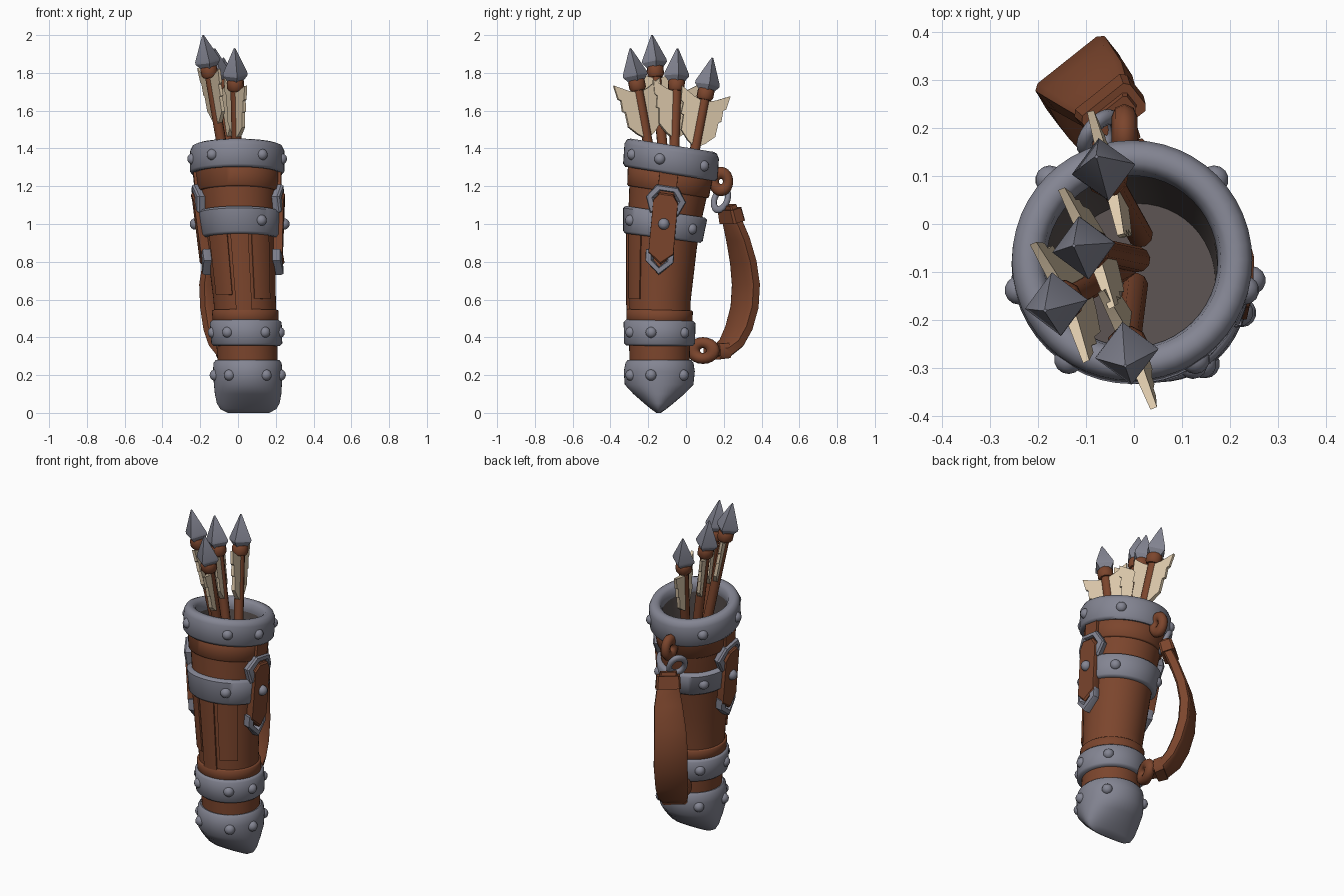
import bpy, bmesh, math
from mathutils import Vector

if "Cube" in bpy.data.objects:
    bpy.data.objects.remove(bpy.data.objects["Cube"])


def material(name, rgb):
    m = bpy.data.materials.new(name)
    m.diffuse_color = (*rgb, 1)
    m.use_nodes = True
    m.node_tree.nodes["Principled BSDF"].inputs["Base Color"].default_value = m.diffuse_color
    return m


LEATHER = material("brown leather", (0.20, 0.060, 0.026))
METAL = material("grey metal", (0.23, 0.235, 0.29))
FEATHER = material("cream feather", (0.74, 0.60, 0.42))
LINING = material("dark lining", (0.10, 0.082, 0.078))

# leaning body axis: z, centre x, centre y, radius, ring tilt
AXIS = [(0.0, .055, -.145, .15, 0), (0.3, .05, -.14, .16, 0), (0.6, .035, -.14, .165, .03),
        (0.98, .01, -.12, .187, .14), (1.25, -.005, -.085, .212, .16), (1.5, -.003, -.068, .215, .16)]


def axis(z):
    z = min(max(z, 0), 1.499)
    for a, b in zip(AXIS, AXIS[1:]):
        if z <= b[0]:
            t = (z - a[0]) / (b[0] - a[0])
            return [a[i] + t * (b[i] - a[i]) for i in range(1, 5)]


def on_body(z, ang, r, ry=None):
    cx, cy, _, s = axis(z)
    y = (ry if ry is not None else r) * math.sin(ang)
    return Vector((cx + r * math.cos(ang), cy + y, z - s * y))


def make(name, verts, faces, mat, angle=35):
    me = bpy.data.meshes.new(name)
    me.from_pydata([tuple(v) for v in verts], [], faces)
    bm = bmesh.new()
    bm.from_mesh(me)
    bmesh.ops.recalc_face_normals(bm, faces=bm.faces)
    bm.to_mesh(me)
    bm.free()
    me.materials.append(mat)
    me.shade_smooth()
    me.set_sharp_from_angle(angle=math.radians(angle))
    ob = bpy.data.objects.new(name, me)
    bpy.context.collection.objects.link(ob)
    return ob


def loft(name, rings, mat, closed=False, caps=True, angle=35):
    n, m = len(rings[0]), len(rings)
    verts = [v for r in rings for v in r]
    faces = [(i * n + j, i * n + (j + 1) % n, (i + 1) % m * n + (j + 1) % n, (i + 1) % m * n + j)
             for i in range(m if closed else m - 1) for j in range(n)]
    if caps and not closed:
        faces += [tuple(range(n)), tuple(range((m - 1) * n, m * n))]
    return make(name, verts, faces, mat, angle)


def turned(name, prof, mat, closed=False, caps=True, n=48, angle=35):
    # profile entries: z, radius x, optional radius y
    return loft(name, [[on_body(p[0], 2 * math.pi * k / n, *p[1:]) for k in range(n)] for p in prof],
                mat, closed, caps, angle)


def band(name, z0, z1, thick, mat, bev=.012):
    r0, r1 = axis(z0)[2], axis(z1)[2]
    turned(name, [(z0, r0 - .02), (z0, r0 + thick - bev), (z0 + bev, r0 + thick),
                  (z1 - bev, r1 + thick), (z1, r1 + thick - bev), (z1, r1 - .02)], mat, closed=True, angle=50)


def wrapped(name, outline, side, lo, hi, mat, hole=None):
    # plate (or frame, with hole as scale) bent around the left/right side
    cu = sum(p[0] for p in outline) / len(outline)
    cz = sum(p[1] for p in outline) / len(outline)

    def ring(k, off):
        out = []
        for u, z in outline:
            u, z = cu + (u - cu) * k, cz + (z - cz) * k
            r = axis(z)[2]
            a = u / r
            out.append(on_body(z, a if side > 0 else math.pi - a, r + off))
        return out
    if hole:
        loft(name, [ring(1, lo), ring(1, hi - .01), ring(.92, hi), ring(hole + .06, hi),
                    ring(hole, hi - .01), ring(hole, lo)], mat, closed=True)
    else:
        loft(name, [ring(1, lo), ring(1, hi - .008), ring(.95, hi)], mat)


def panel(name, a0, a1, z0, z1, thick):
    # raised leather flap on the front, angles in degrees
    rings = []
    for k in range(9):
        z = z0 + (z1 - z0) * k / 8
        r = axis(z)[2]
        angs = [math.radians(a0 + (a1 - a0) * i / 6) for i in range(7)]
        rings.append([on_body(z, a, r + thick) for a in angs] + [on_body(z, a, r - .01) for a in angs[::-1]])
    loft(name, rings, LEATHER)


def rivet(name, p, r=.03):
    bpy.ops.mesh.primitive_uv_sphere_add(segments=14, ring_count=8, radius=r, location=p)
    ob = bpy.context.object
    ob.name = name
    ob.data.materials.append(METAL)
    ob.data.shade_smooth()


def ring_link(name, loc, rot, big, small, mat, scale=(1, 1, 1)):
    bpy.ops.mesh.primitive_torus_add(major_segments=20, minor_segments=8, major_radius=big,
                                     minor_radius=small, location=loc, rotation=rot)
    ob = bpy.context.object
    ob.name, ob.scale = name, scale
    ob.data.materials.append(mat)
    ob.data.shade_smooth()


# quiver body, lining and rim
turned("quiver_body", [(z, axis(z)[2]) for z in (.2, .3, .45, .6, .75, .9, 1.05, 1.2, 1.3)], LEATHER, caps=False)
turned("quiver_lining", [(1.37, .181), (1.25, .178), (1.12, .17), (1.0, .16), (1.0, .001)], LINING, caps=False)
turned("rim", [(1.36, .178), (1.27, .2), (1.265, .238), (1.28, .25), (1.385, .25), (1.41, .238), (1.417, .22),
               (1.415, .2), (1.40, .185)], METAL, closed=True, angle=60)

# wedge shaped bottom cap
turned("bottom_cap", [(.275, .15), (.28, .168), (.265, .18), (.22, .184, .188), (.15, .180, .182), (.10, .176, .135),
                      (.05, .166, .077), (.02, .148, .04), (0, .11, .012)], METAL, angle=50)

# metal bands, leather lips
band("lower_band", .355, .49, .027, METAL)
band("middle_band", .925, 1.065, .027, METAL)
band("lower_lip", .48, .545, .012, LEATHER, .005)
band("upper_lip", 1.17, 1.28, .012, LEATHER, .006)

# front leather flaps
panel("front_flap_left", -150, -112, .62, .95, .008)
panel("front_flap_middle", -106, -78, .54, .95, .012)
panel("front_flap_right", -72, -38, .60, .95, .008)

# rivets around every metal band
for name, z, r in (("rim", 1.335, .242), ("middle", .995, .208), ("lower", .425, .180), ("cap", .2, .178)):
    for a in (-14, 45, 135, 194, 237, 303):
        if name == "middle" and a in (-14, 194, 237):
            continue
        rivet(name + "_rivet", on_body(z, math.radians(a), r))

# side straps with buckles
for s, tag in ((1, "right"), (-1, "left")):
    wrapped(tag + "_hanger", [(-.05, 1.3), (.04, 1.3), (.04, 1.15), (-.05, 1.15)], s, -.01, .028, LEATHER)
    wrapped(tag + "_upper_buckle", [(-.10, 1.13), (-.055, 1.2), (.045, 1.2), (.09, 1.13), (.06, 1.05), (-.07, 1.05)],
            s, -.01, .042, METAL, .6)
    wrapped(tag + "_side_strap", [(-.06, 1.12), (-.035, 1.16), (.025, 1.16), (.05, 1.12), (.05, .84), (-.005, .785),
                                  (-.06, .84)], s, -.01, .048, LEATHER)
    wrapped(tag + "_lower_buckle", [(-.075, .86), (-.075, .80), (-.01, .73), (.055, .80), (.055, .86)],
            s, -.01, .042, METAL, .5)
    rivet(tag + "_strap_rivet", on_body(1.0, 0 if s > 0 else math.pi, .235))


# carrying strap
def ribbon(name, pts, wdir=(.78, .62, 0)):
    w = Vector(wdir).normalized()
    P = [Vector(p[:3]) for p in pts]
    rings = []
    for i, p in enumerate(pts):
        t = (P[min(i + 1, len(P) - 1)] - P[max(i - 1, 0)]).normalized()
        n = t.cross(w).normalized()
        hw, ht = p[3], p[4]
        rings.append([P[i] + w * hw * a + n * ht * b for a, b in
                      ((1, .7), (.85, 1), (-.85, 1), (-1, .7), (-1, -.7), (-.85, -1), (.85, -1), (1, -.7))])
    loft(name, rings, LEATHER, angle=40)


ribbon("carry_strap", [(-.04, .225, 1.10, .045, .022), (-.05, .243, 1.02, .06, .026), (-.075, .275, .92, .077, .028),
                       (-.105, .303, .80, .087, .03), (-.12, .317, .68, .092, .031), (-.115, .31, .56, .092, .031),
                       (-.10, .28, .45, .09, .031), (-.08, .24, .37, .082, .03), (-.055, .19, .325, .067, .03),
                       (-.02, .12, .325, .045, .025)])
ribbon("strap_top_collar", [(-.042, .23, 1.08, .064, .038), (-.052, .245, 1.01, .07, .04)])
ribbon("strap_bottom_collar", [(-.06, .195, .33, .07, .04), (-.035, .145, .325, .06, .042)])
ring_link("top_leather_loop", (-.02, .185, 1.225), (0, math.pi / 2, 0), .038, .027, LEATHER, (1.2, 1, 1))
ring_link("top_metal_link", (-.07, .185, 1.13), (math.pi / 2 - .4, 0, .9), .045, .016, METAL, (1, 1.3, 1))
ring_link("bottom_leather_loop", (-.01, .09, .33), (0, math.pi / 2, -.3), .042, .029, LEATHER, (1.0, 1.3, 1))


# arrows: foot point, tip point, feather direction
def arrow(i, foot, tip, fdir):
    foot, tip = Vector(foot), Vector(tip)
    d = (tip - foot).normalized()
    length = (tip - foot).length + .12
    e = Vector((1, .15, 0))
    e = (e - d * e.dot(d)).normalized()
    f = d.cross(e)

    def rod(name, prof, n, mat, angle=40):
        loft(f"{name}_{i}", [[tip + d * h + (e * math.cos(2 * math.pi * k / n) + f * math.sin(2 * math.pi * k / n)) * r
                              for k in range(n)] for h, r in prof], mat, angle=angle)
    rod("arrow_head", [(0, .004), (-.02, .014), (-.135, .066), (-.148, .066), (-.178, .042)], 4, METAL, 20)
    rod("arrow_collar", [(-.17, .04), (-.178, .045), (-.215, .045), (-.228, .036)], 10, LEATHER)
    rod("arrow_shaft", [(-.17, .027), (-length, .027)], 10, LEATHER)
    v = Vector((*fdir, 0))
    v = (v - d * v.dot(d)).normalized()
    side = d.cross(v)
    # notched feather outline: distance out, distance below tip
    shape = [(.015, -.235), (.06, -.22), (.135, -.18), (.125, -.255), (.11, -.265), (.112, -.325), (.097, -.33),
             (.094, -.41), (.05, -.455), (.015, -.48)]
    for s, tag in ((1, "outer"), (-1, "inner")):
        loft(f"feather_{tag}_{i}", [[tip + d * h + v * o * s + side * q * (.014 - .05 * o) for o, h in shape]
                                    for q in (-1, 1)], FEATHER)


arrow(1, (.0, .0, 1.15), (-.078, .14, 1.88), (-.25, .97))
arrow(2, (-.01, -.07, 1.15), (-.125, -.045, 1.93), (-.4, .92))
arrow(3, (-.04, -.10, 1.15), (-.185, -.18, 2.0), (-.4, .9))
arrow(4, (.0, -.15, 1.15), (-.018, -.295, 1.93), (.4, -.92))
